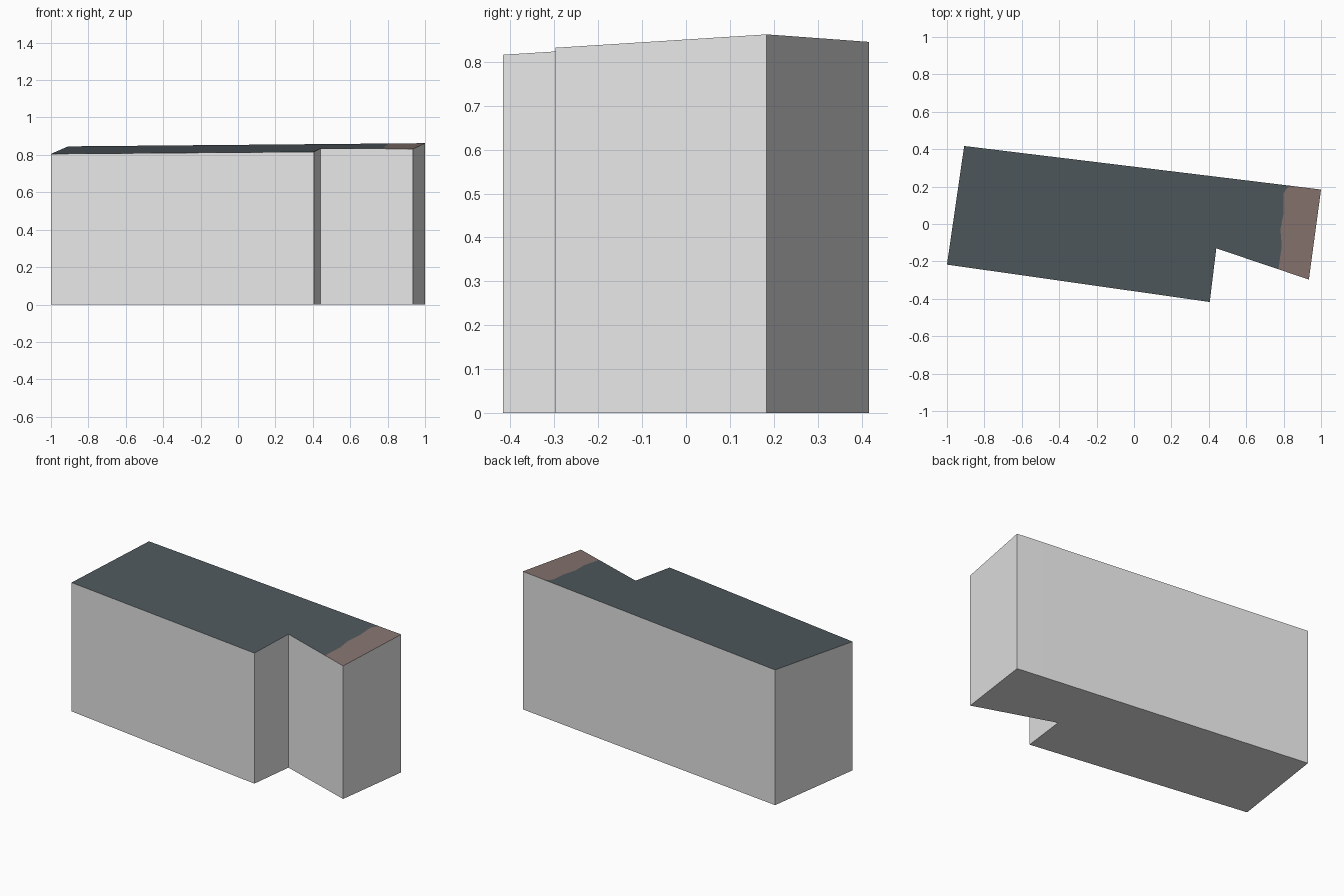
import bpy, bmesh

if "Cube" in bpy.data.objects:
    bpy.data.objects.remove(bpy.data.objects["Cube"])


def material(name, rgb):
    m = bpy.data.materials.new(name)
    m.diffuse_color = (*rgb, 1)
    m.use_nodes = True
    m.node_tree.nodes["Principled BSDF"].inputs["Base Color"].default_value = m.diffuse_color
    return m


# Gently sloping roof plane
def roof_z(x, y):
    return 0.835 + 0.0164 * x + 0.061 * y


# Footprint corners, counter-clockwise from the front left
left_part = [(-1.0, -0.217), (0.405, -0.417), (0.44, -0.13)]
right_part = [(0.935, -0.297), (1.0, 0.184)]
back_left = [(-0.908, 0.417)]
# Ragged border between slate roof and brown patch, front to back
border = [(0.772, -0.242), (0.778, -0.2), (0.79, -0.12), (0.783, -0.03),
          (0.80, 0.06), (0.80, 0.165), (0.815, 0.19), (0.84, 0.204)]

bm = bmesh.new()


def add_face(points, mat):
    f = bm.faces.new([bm.verts.new(p) for p in points])
    f.material_index = mat


def roof(points, mat):
    add_face([(x, y, roof_z(x, y)) for x, y in points], mat)


# Walls and floor
outline = left_part + border[:1] + right_part + border[-1:] + back_left
for (x0, y0), (x1, y1) in zip(outline, outline[1:] + outline[:1]):
    add_face([(x0, y0, 0), (x1, y1, 0),
              (x1, y1, roof_z(x1, y1)), (x0, y0, roof_z(x0, y0))], 0)
add_face([(x, y, 0) for x, y in reversed(outline)], 0)

# Roof surfaces
roof(left_part + border + back_left, 1)
roof(border[:1] + right_part + border[:0:-1], 2)

bmesh.ops.remove_doubles(bm, verts=bm.verts, dist=0.0005)
mesh = bpy.data.meshes.new("building_block")
bm.to_mesh(mesh)
bm.free()
for m in (material("wall grey", (0.8, 0.8, 0.8)),
          material("roof slate", (0.077, 0.098, 0.108)),
          material("roof brown", (0.24, 0.175, 0.16))):
    mesh.materials.append(m)
bpy.context.collection.objects.link(bpy.data.objects.new("building_block", mesh))
